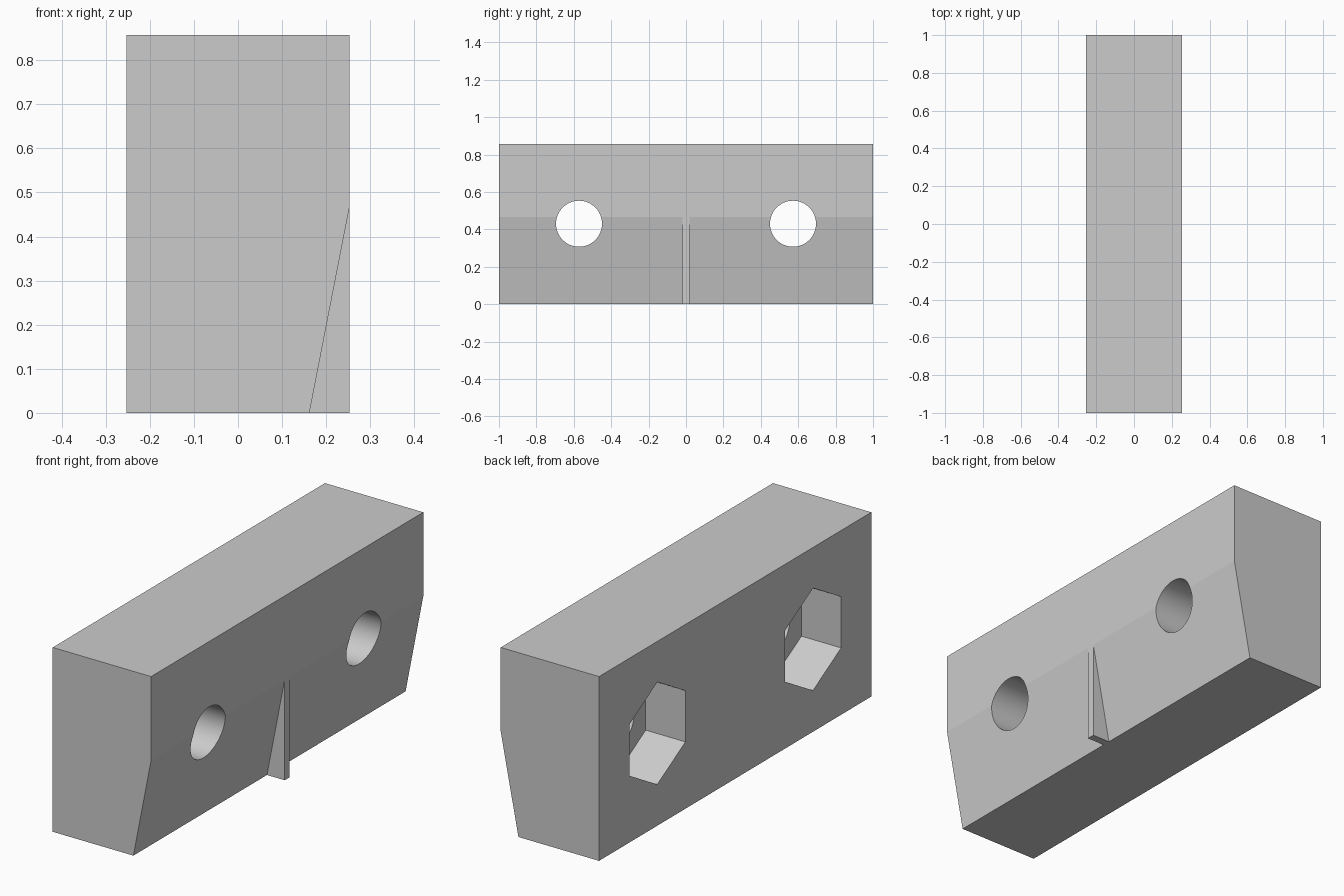
import bpy
import bmesh
import math
from mathutils import Matrix

cube = bpy.data.objects.get("Cube")
if cube:
    bpy.data.objects.remove(cube, do_unlink=True)

HALF_X, HALF_Y, HEIGHT = 0.253, 1.0, 0.857
FOOT_X, SLOPE_TOP = 0.162, 0.467
HOLE_Y, HOLE_Z = 0.572, 0.43
HOLE_RADIUS, HEX_RADIUS, HEX_DEPTH = 0.123, 0.238, 0.204
RIB_HALF = 0.0185

grey = bpy.data.materials.new("plain grey")
grey.use_nodes = True
colour = (0.6, 0.6, 0.6, 1)
grey.diffuse_color = colour
grey.node_tree.nodes["Principled BSDF"].inputs["Base Color"].default_value = colour


def add_object(name, bm):
    bmesh.ops.recalc_face_normals(bm, faces=bm.faces)
    mesh = bpy.data.meshes.new(name)
    bm.to_mesh(mesh)
    bm.free()
    mesh.materials.append(grey)
    obj = bpy.data.objects.new(name, mesh)
    bpy.context.collection.objects.link(obj)
    return obj


def extrude_profile(name, points, half_length):
    """Extrude an (x, z) outline evenly along y."""
    bm = bmesh.new()
    face = bm.faces.new([bm.verts.new((x, -half_length, z)) for x, z in points])
    moved = bmesh.ops.extrude_face_region(bm, geom=[face])["geom"]
    verts = [v for v in moved if isinstance(v, bmesh.types.BMVert)]
    bmesh.ops.translate(bm, verts=verts, vec=(0, 2 * half_length, 0))
    return add_object(name, bm)


def cutter(name, sides, radius, x_from, x_to, y):
    """Prism along x with a corner pointing straight up."""
    bm = bmesh.new()
    bmesh.ops.create_cone(bm, cap_ends=True, segments=sides, radius1=radius,
                          radius2=radius, depth=x_to - x_from)
    # find the twist that puts a corner on the vertical axis
    corner = bm.verts[:][0].co
    twist = Matrix.Rotation(-math.atan2(corner.y, corner.x), 4, 'Z')
    turn = Matrix.Rotation(math.pi / 2, 4, 'Y')
    place = Matrix.Translation(((x_from + x_to) / 2, y, HOLE_Z))
    bmesh.ops.transform(bm, matrix=place @ turn @ twist, verts=bm.verts)
    obj = add_object(name, bm)
    obj.hide_render = True
    return obj


# Block with its lower left side sloping inward
block = extrude_profile("block", [
    (-HALF_X, 0), (FOOT_X, 0), (HALF_X, SLOPE_TOP),
    (HALF_X, HEIGHT), (-HALF_X, HEIGHT)], HALF_Y)

# Bolt holes through the block, with hexagonal nut pockets behind
cutters = []
for y in (-HOLE_Y, HOLE_Y):
    cutters.append(cutter("bolt_hole_cutter", 64, HOLE_RADIUS, -0.4, 0.4, y))
    cutters.append(cutter("nut_pocket_cutter", 6, HEX_RADIUS,
                          -0.4, -HALF_X + HEX_DEPTH, y))

bpy.context.view_layer.objects.active = block
for tool in cutters:
    cut = block.modifiers.new("cut", 'BOOLEAN')
    cut.operation = 'DIFFERENCE'
    cut.solver = 'EXACT'
    cut.object = tool
    bpy.ops.object.modifier_apply(modifier=cut.name)
    bpy.data.objects.remove(tool, do_unlink=True)

# Smooth hole walls, sharp edges elsewhere
bpy.ops.object.select_all(action='DESELECT')
block.select_set(True)
bpy.ops.object.shade_smooth_by_angle(angle=math.radians(10))

# Thin wedge rib in the middle of the slope
extrude_profile("centre_rib", [
    (FOOT_X, 0), (HALF_X, 0), (HALF_X, SLOPE_TOP)], RIB_HALF)
